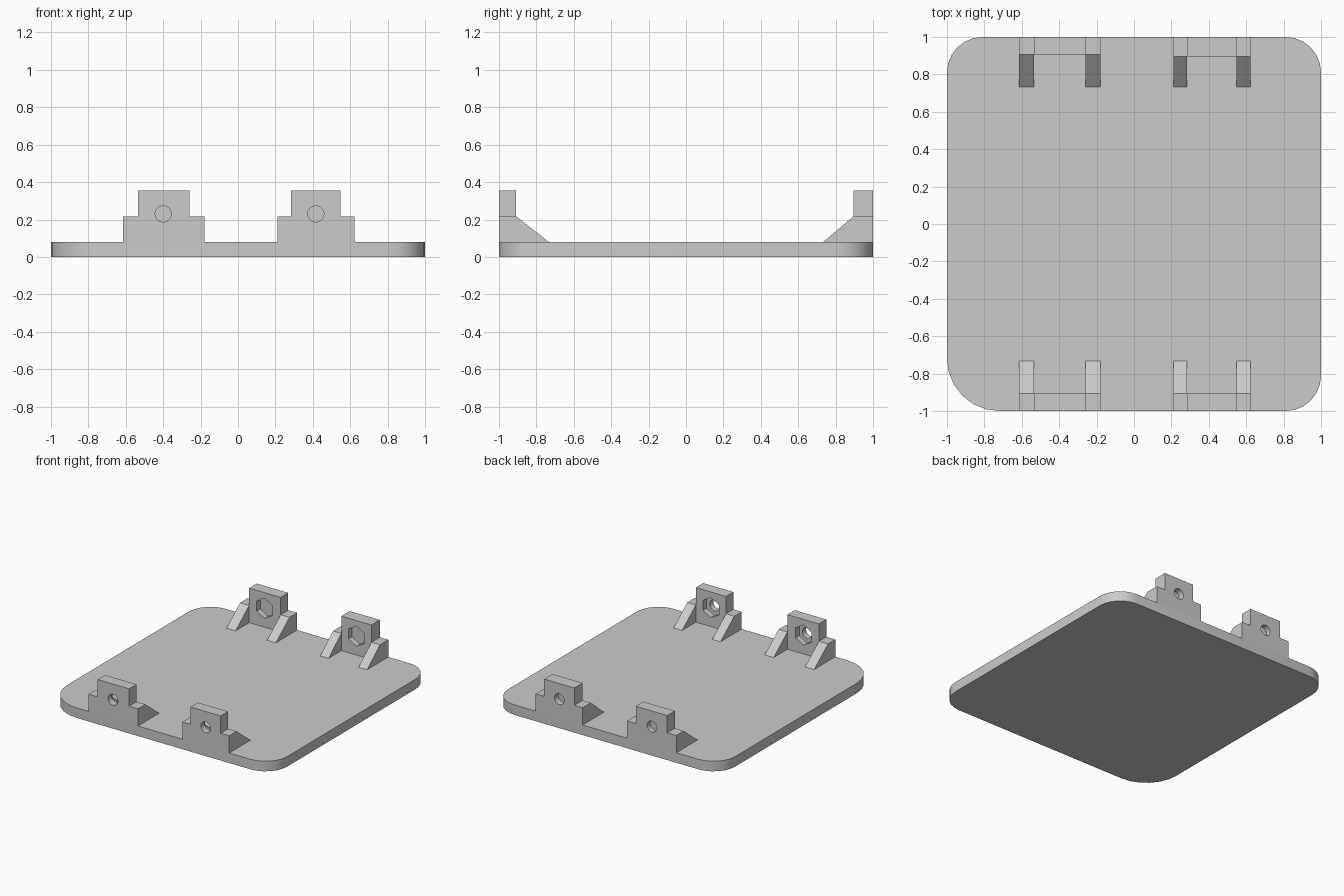
import bpy
import bmesh
from math import cos, sin, pi
from mathutils import Vector, Matrix

cube = bpy.data.objects.get("Cube")
if cube:
    bpy.data.objects.remove(cube, do_unlink=True)

PLATE_TOP = 0.08
SHOULDER = 0.217
POST_TOP = 0.355
HOLE_Z = 0.23

grey = bpy.data.materials.new("light grey")
grey.use_nodes = True
colour = (0.6, 0.6, 0.6, 1)
grey.diffuse_color = colour
grey.node_tree.nodes["Principled BSDF"].inputs["Base Color"].default_value = colour


def extrude_profile(name, points, offset):
    """Solid made by pushing a closed 3D outline along an offset."""
    bm = bmesh.new()
    face = bm.faces.new([bm.verts.new(p) for p in points])
    cap = bmesh.ops.extrude_face_region(bm, geom=[face])["geom"]
    moved = [v for v in cap if isinstance(v, bmesh.types.BMVert)]
    bmesh.ops.translate(bm, verts=moved, vec=Vector(offset))
    bmesh.ops.recalc_face_normals(bm, faces=bm.faces)
    mesh = bpy.data.meshes.new(name)
    bm.to_mesh(mesh)
    bm.free()
    obj = bpy.data.objects.new(name, mesh)
    bpy.context.collection.objects.link(obj)
    mesh.materials.append(grey)
    return obj


def select_only(obj):
    bpy.ops.object.select_all(action='DESELECT')
    obj.select_set(True)
    bpy.context.view_layer.objects.active = obj


def cut(obj, sides, radius, x, y_from, y_to):
    """Bore a regular prism along y through obj."""
    ring = [(x + radius * sin(2 * pi * i / sides), y_from,
             HOLE_Z + radius * cos(2 * pi * i / sides)) for i in range(sides)]
    cutter = extrude_profile("cutter", ring, (0, y_to - y_from, 0))
    cutter.hide_render = True
    mod = obj.modifiers.new("bore", 'BOOLEAN')
    mod.operation = 'DIFFERENCE'
    mod.solver = 'EXACT'
    mod.object = cutter
    select_only(obj)
    bpy.ops.object.modifier_apply(modifier=mod.name)
    bpy.data.objects.remove(cutter, do_unlink=True)


def smooth(obj):
    select_only(obj)
    bpy.ops.object.shade_smooth_by_angle()


# Base plate with rounded corners, the front right one rounder
outline = []
corners = [(1, 1, 0.19), (-1, 1, 0.19), (-1, -1, 0.28), (1, -1, 0.19)]
for quarter, (sx, sy, r) in enumerate(corners):
    for step in range(7):
        a = (quarter + step / 6) * pi / 2
        outline.append((sx * (1 - r) + r * cos(a), sy * (1 - r) + r * sin(a), 0))
smooth(extrude_profile("base_plate", outline, (0, 0, PLATE_TOP)))


def bracket(label, side, xs, inner, hole_x, through):
    """Upright with a bolt hole and nut pocket between two sloping ribs."""
    x0, x1, x2, x3 = xs
    base = PLATE_TOP - 0.02
    post = extrude_profile(label + "_upright", [
        (x1, side, base), (x2, side, base),
        (x2, side, POST_TOP), (x1, side, POST_TOP)], (0, side * (inner - 1), 0))
    # Bolt hole from outside, hexagonal nut pocket from inside
    floor = side * (inner + 0.045)
    cut(post, 6, 0.08, hole_x, side * (inner - 0.05), floor)
    hole_end = side * (inner - 0.02) if through else floor + side * 0.01
    cut(post, 32, 0.043, hole_x, side * 1.05, hole_end)
    smooth(post)
    # Ribs
    profile = [(1, base), (1, SHOULDER), (inner, SHOULDER),
               (0.733, PLATE_TOP), (0.733, base)]
    for part, a, b in (("right", x0, x1), ("left", x2, x3)):
        extrude_profile(label + "_" + part + "_rib",
                        [(a, side * y, z) for y, z in profile], (b - a, 0, 0))


right_xs = (-0.615, -0.535, -0.258, -0.18)
left_xs = (0.21, 0.283, 0.548, 0.623)
bracket("front_right", -1, right_xs, 0.907, -0.4, True)
bracket("front_left", -1, left_xs, 0.907, 0.416, True)
bracket("back_right", 1, right_xs, 0.905, -0.4, False)
bracket("back_left", 1, left_xs, 0.895, 0.416, False)
